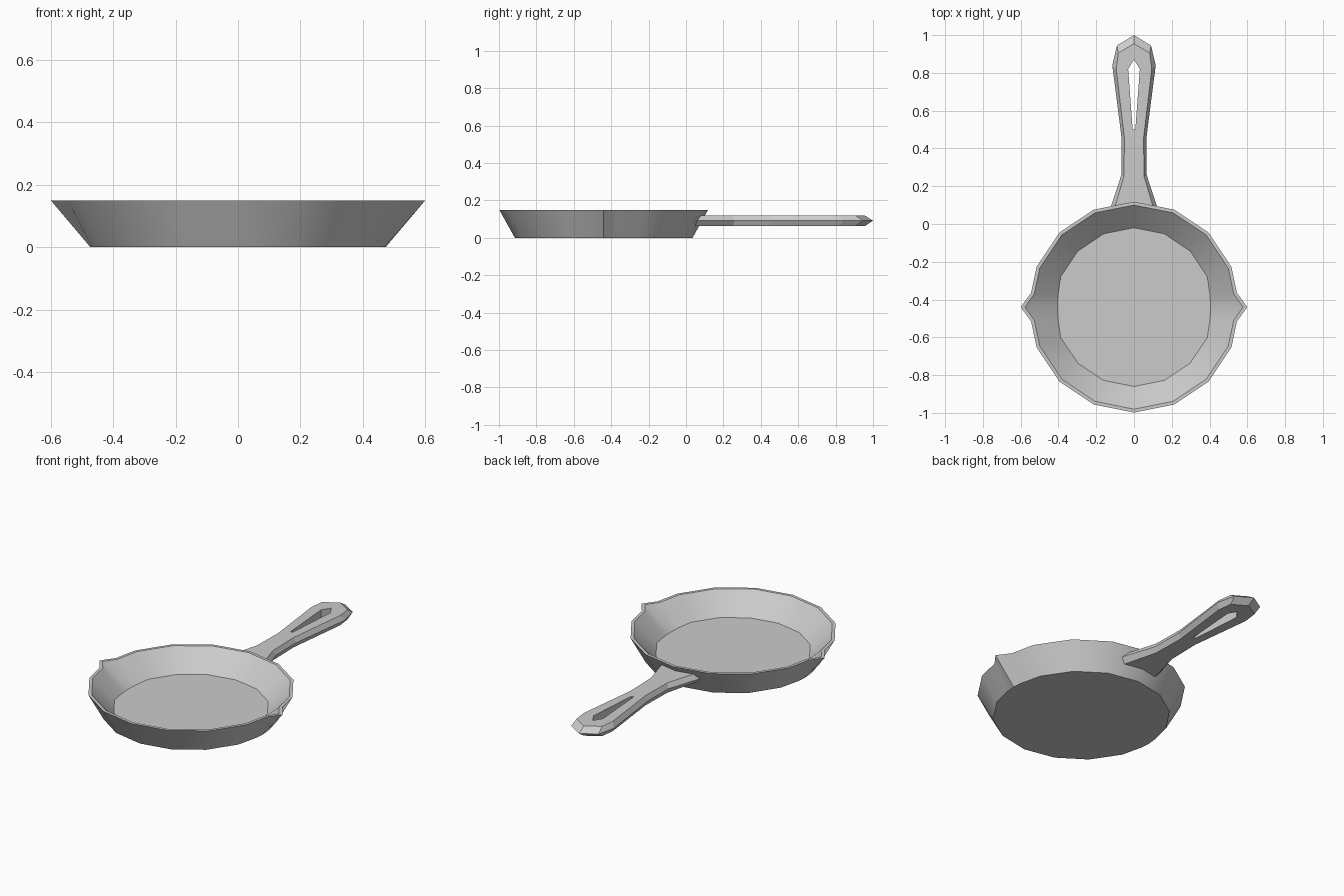
import bpy, bmesh
from math import sin, cos, radians

if "Cube" in bpy.data.objects:
    bpy.data.objects.remove(bpy.data.objects["Cube"])

CY = -0.44  # pan centre on y


def finish(name, bm, smooth_angle=None):
    bmesh.ops.remove_doubles(bm, verts=bm.verts, dist=0.0005)
    bmesh.ops.recalc_face_normals(bm, faces=bm.faces)
    mesh = bpy.data.meshes.new(name)
    bm.to_mesh(mesh)
    bm.free()
    if smooth_angle:
        mesh.shade_smooth()
        mesh.set_sharp_from_angle(angle=radians(smooth_angle))
    obj = bpy.data.objects.new(name, mesh)
    bpy.context.collection.objects.link(obj)
    return obj


def pan_ring(bm, r, z, side_x, tip_x, half_w):
    # 16-sided ring whose left and right corners become three spout points
    pts = []
    for i in range(16):
        if i % 8 == 0:
            s = 1 if i == 0 else -1
            pts += [(s * side_x, -s * half_w), (s * tip_x, 0), (s * side_x, s * half_w)]
        else:
            a = radians(22.5 * i)
            pts.append((r * cos(a), r * sin(a)))
    return [bm.verts.new((x, CY + y, z)) for x, y in pts]


# Pan bowl: base, outer rim, inner rim, inner floor
bm = bmesh.new()
rings = [pan_ring(bm, *p) for p in (
    (0.475, 0.0, 0.468, 0.473, 0.06),
    (0.558, 0.15, 0.545, 0.60, 0.075),
    (0.54, 0.15, 0.528, 0.578, 0.07),
    (0.42, 0.035, 0.403, 0.405, 0.06),
)]
for lo, hi in zip(rings, rings[1:]):
    n = len(lo)
    for i in range(n):
        j = (i + 1) % n
        bm.faces.new((lo[i], lo[j], hi[j], hi[i]))
bm.faces.new(rings[0])
bm.faces.new(rings[-1])
finish("pan_bowl", bm, 32)

# Handle: half outline at three heights, bevelled to a middle ridge, mirrored
face_outline = [(0, 0.955), (0.083, 0.905), (0.094, 0.82), (0.05, 0.45), (0.054, 0.25)]
ridge_outline = [(0, 1.0), (0.09, 0.945), (0.115, 0.84), (0.065, 0.45), (0.067, 0.26)]
hole = [(0, 0.50), (0.007, 0.50), (0.031, 0.82), (0, 0.87)]
bm = bmesh.new()
layers = []
for z, outline, root in (
    (0.062, face_outline, [(0.11, 0.035), (0, 0.055)]),
    (0.092, ridge_outline, [(0.138, 0.043), (0, 0.07)]),
    (0.12, face_outline, [(0.11, 0.06), (0, 0.083)]),
):
    layers.append([bm.verts.new((x, y, z)) for x, y in outline + root + hole])
bm.faces.new(layers[0])
bm.faces.new(layers[-1])
for lo, hi in zip(layers, layers[1:]):
    n = len(lo)
    for i in range(n):
        j = (i + 1) % n
        if abs(lo[i].co.x) + abs(lo[j].co.x) > 0.001:  # skip the mirror plane
            bm.faces.new((lo[i], lo[j], hi[j], hi[i]))
bmesh.ops.mirror(bm, geom=bm.verts[:] + bm.edges[:] + bm.faces[:],
                 axis='X', merge_dist=0.0005)
finish("handle", bm)
